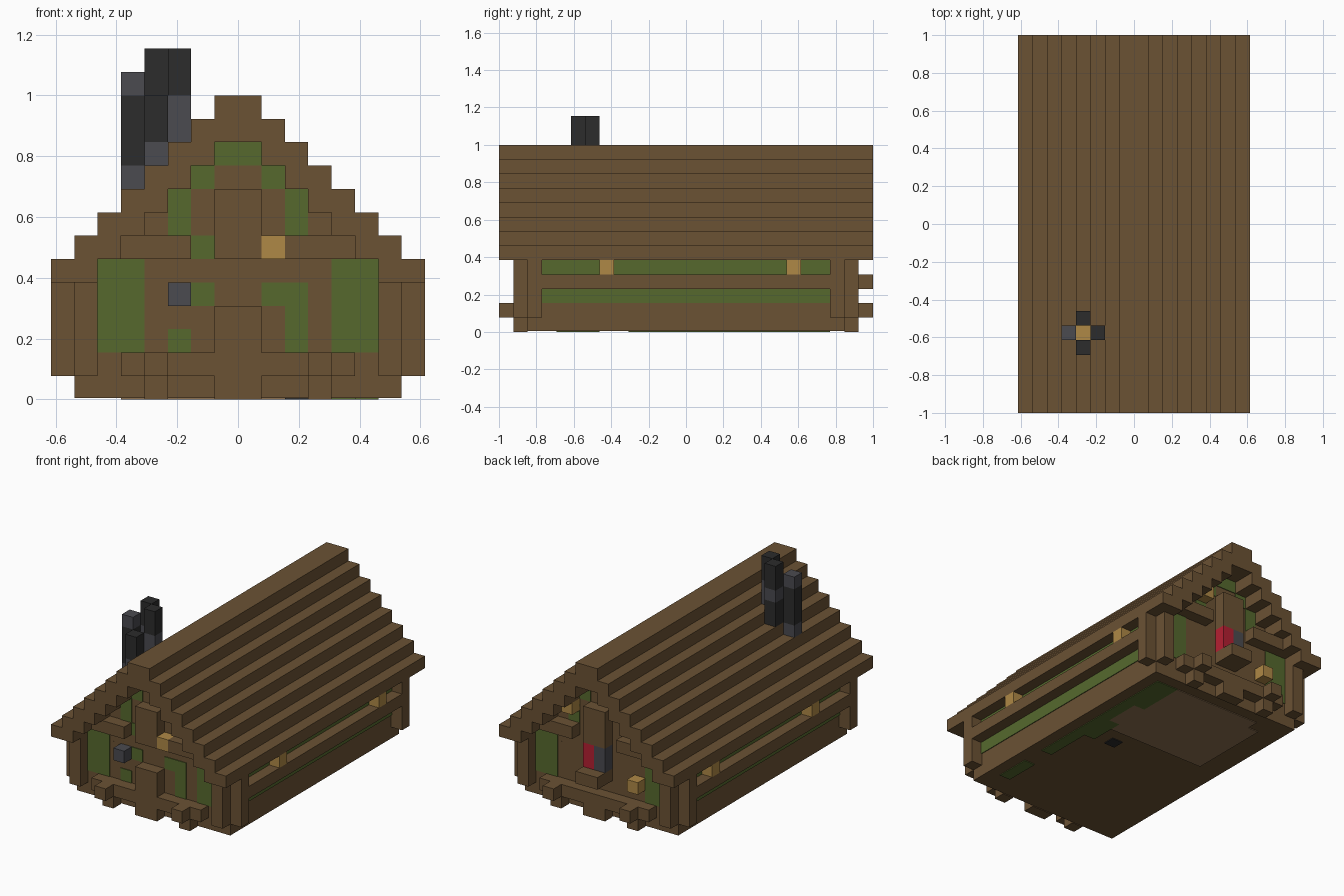
import bpy
import bmesh
from mathutils import Matrix, Vector

cube = bpy.data.objects.get("Cube")
if cube:
    bpy.data.objects.remove(cube, do_unlink=True)

U = 1 / 13      # edge of one block
T = 0.06        # thin plate, in blocks


def material(name, r, g, b):
    m = bpy.data.materials.new(name)
    m.use_nodes = True
    m.diffuse_color = (r, g, b, 1)
    m.node_tree.nodes["Principled BSDF"].inputs["Base Color"].default_value = (r, g, b, 1)
    return m


WOOD = material("wood brown", 0.147, 0.084, 0.034)
MOSS = material("moss green", 0.093, 0.141, 0.027)
GLOW = material("lamp yellow", 0.43, 0.25, 0.061)
SLATE = material("slate grey", 0.069, 0.069, 0.08)
SOOT = material("soot black", 0.025, 0.025, 0.025)
RED = material("banner red", 0.46, 0.014, 0.032)
EARTH = material("packed earth", 0.27, 0.165, 0.08)


def blocks(name, mat, boxes, mirror_x=False):
    """One object from boxes given as (x0, x1, y0, y1, z0, z1) in blocks."""
    boxes = list(boxes)
    if mirror_x:
        boxes += [(-b[1], -b[0], *b[2:]) for b in boxes]
    bm = bmesh.new()
    for x0, x1, y0, y1, z0, z1 in boxes:
        centre = Vector((x0 + x1, y0 + y1, z0 + z1)) * U / 2
        size = Matrix.Diagonal((x1 - x0, y1 - y0, z1 - z0, 1 / U)) * U
        bmesh.ops.create_cube(bm, size=1, matrix=Matrix.Translation(centre) @ size)
    me = bpy.data.meshes.new(name)
    bm.to_mesh(me)
    bm.free()
    me.materials.append(mat)
    ob = bpy.data.objects.new(name, me)
    bpy.context.collection.objects.link(ob)
    return ob


def on_end(s, cells, depth=1, start=11):
    """Boxes standing out from the front (s=-1) or back (s=1) gable."""
    near, far = sorted((s * start, s * (start + depth)))
    return [(x0, x1, near, far, z0, z1) for x0, x1, z0, z1 in cells]


# Hall body with stepped gable ends
blocks("hall_walls", WOOD, [(-7, 7, -11, 11, T, 5)])
blocks("gable_fill", WOOD, [(k - 6.5, 6.5 - k, -11, 11, 5 + k, 6 + k) for k in range(6)])

# Stepped roof shell with overhanging ends
blocks("roof_steps", WOOD, [(6 - k, 8 - k, -13, 13, 5 + k, 6 + k) for k in range(7)], True)
blocks("roof_ridge", WOOD, [(-1, 1, -13, 13, 12, 13)])

# Side walls: posts, log rail, mossy bands, lamps
blocks("side_posts", WOOD, [(7, 8, y, y + 1, 1, 5) for y in (-11, 10)], True)
blocks("side_rails", WOOD, [(7, 8, -10, 10, 3, 4)], True)
blocks("side_moss", MOSS, [(7, 7 + T, -10, 10, z, z + 1) for z in (2, 4)], True)
blocks("side_lamps", GLOW, [(7, 8, y, y + 1, 4, 5) for y in (-6, 7)], True)

# Timber shared by both gable ends
for s, end in ((-1, "front"), (1, "back")):
    blocks(end + "_corner_posts", WOOD, on_end(s, [(6, 7, 1, 5)]), True)
    blocks(end + "_sill", WOOD, on_end(s, [(-5, 5, 1, 2), (-1, 1, 0, 1)]))
    blocks(end + "_feet", WOOD, on_end(s, [(3, 4, 0, 1)]), True)
    blocks(end + "_sill_ends", WOOD, on_end(s, [(3, 4, 1, 2)], 1, 12), True)
    blocks(end + "_beam", WOOD, on_end(s, [(2, 5, 6, 7)]), True)
    blocks(end + "_king_post", WOOD, on_end(s, [(-1, 1, 6, 9)]))
    blocks(end + "_moss_panels", MOSS, on_end(s, [(4, 6, 2, 6)], T), True)
    blocks(end + "_gable_moss", MOSS,
           on_end(s, [(1, 2, 9, 10), (2, 3, 7, 9)], T), True)
    blocks(end + "_peak_moss", MOSS, on_end(s, [(-1, 1, 10, 11)], T))

# Front door and details
blocks("front_door", WOOD, on_end(-1, [(-1, 1, 2, 4)]))
blocks("front_moss", MOSS, on_end(-1, [(-2, -1, 6, 7), (-2, -1, 4, 5), (1, 3, 4, 5),
                                       (2, 3, 2, 4), (-3, -2, 2, 3)], T))
blocks("front_lamp", GLOW, on_end(-1, [(1, 2, 6, 7)]))
blocks("front_stone", SLATE, on_end(-1, [(-3, -2, 4, 5)]))

# Back ledge, banner and lamps
blocks("back_ledge", WOOD, on_end(1, [(-1, 1, 3, 4)], 2))
blocks("back_banner_red", RED, on_end(1, [(0, 1, 4, 6)]))
blocks("back_banner_grey", SLATE, on_end(1, [(-1, 0, 4, 6)]))
blocks("back_lamps", GLOW, on_end(1, [(-4, -3, 3, 4), (2, 3, 8, 9)]))

# Chimney: four flue stacks round a fire hole
blocks("chimney_soot", SOOT, [(-5, -4, -8, -7, 10, 13), (-3, -2, -8, -7, 13, 15),
                              (-4, -3, -9, -8, 11, 13), (-4, -3, -7, -6, 13, 15),
                              (-4, -3, -7, -6, 10, 12)])
blocks("chimney_slate", SLATE, [(-5, -4, -8, -7, 9, 10), (-5, -4, -8, -7, 13, 14),
                                (-3, -2, -8, -7, 11, 13), (-4, -3, -9, -8, 10, 11),
                                (-4, -3, -7, -6, 12, 13)])
blocks("chimney_fire", GLOW, [(-4, -3, -8, -7, 10, 10 + T)])

# Ground patches under the floor
blocks("floor_earth", EARTH, [(-5, 4, 2, 9, 0, T), (-4, 4, 9, 10, 0, T), (4, 5, 3, 6, 0, T)])
blocks("floor_moss", MOSS, [(5, 6, -4, 10, 0, T), (4, 5, 0, 3, 0, T),
                            (4, 5, 6, 10, 0, T), (5, 6, -9, -6, 0, T)])
blocks("floor_hearth", SOOT, [(2, 3, 0, 1, 0, T)])
